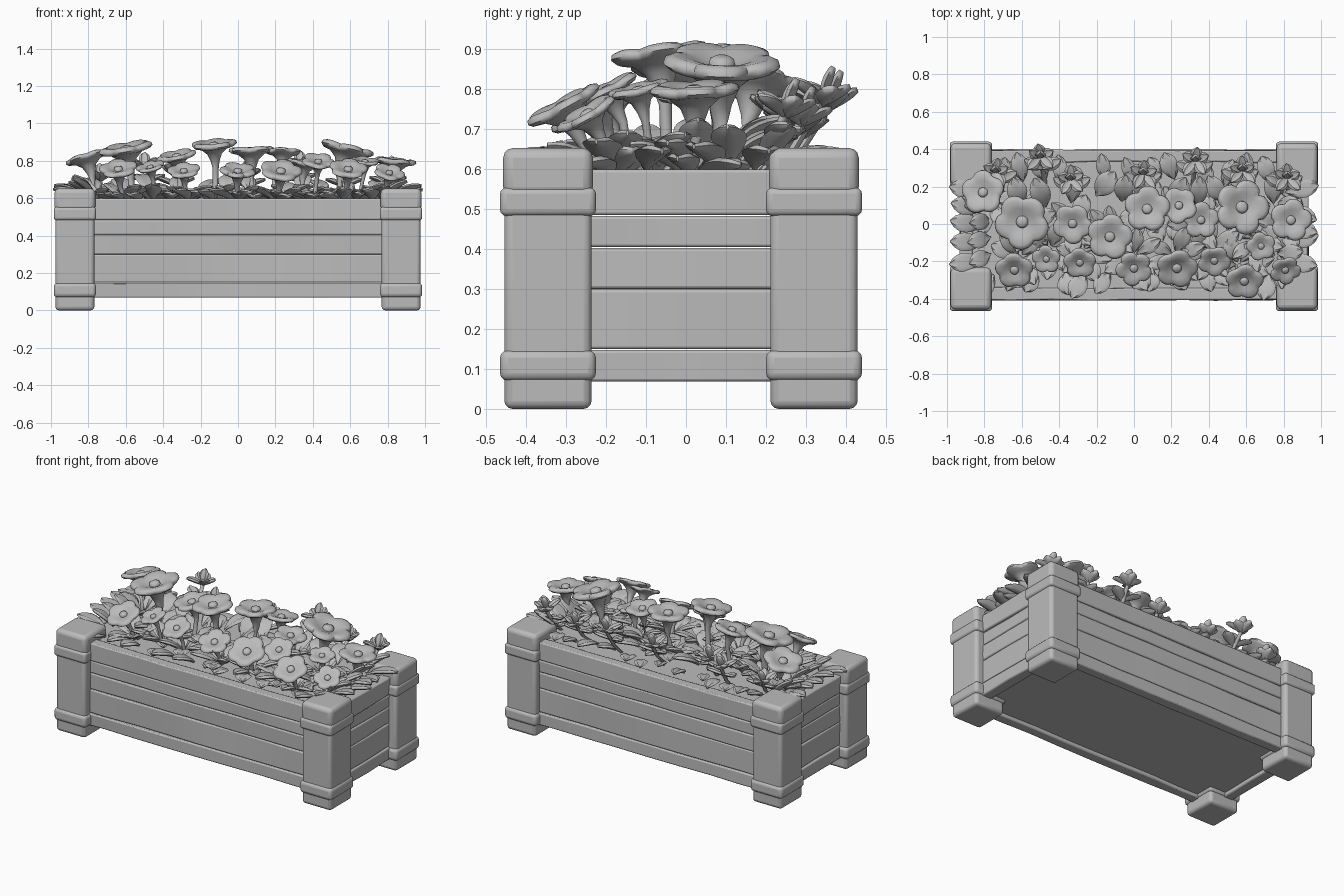
import bpy, bmesh, math, random
from mathutils import Vector, Matrix

random.seed(7)
cube = bpy.data.objects.get("Cube")
if cube:
    bpy.data.objects.remove(cube, do_unlink=True)

grey = bpy.data.materials.new("plain_grey")
grey.use_nodes = True
COLOUR = (0.5, 0.5, 0.5, 1)
grey.diffuse_color = COLOUR
grey.node_tree.nodes["Principled BSDF"].inputs["Base Color"].default_value = COLOUR


def finish(bm, name, bevel=0, segments=2, angle=40):
    bmesh.ops.recalc_face_normals(bm, faces=bm.faces)
    mesh = bpy.data.meshes.new(name)
    bm.to_mesh(mesh)
    bm.free()
    ob = bpy.data.objects.new(name, mesh)
    bpy.context.collection.objects.link(ob)
    mesh.materials.append(grey)
    if bevel:
        mod = ob.modifiers.new("soft_edges", "BEVEL")
        mod.width, mod.segments = bevel, segments
        mod.limit_method = "ANGLE"
    bpy.ops.object.select_all(action="DESELECT")
    ob.select_set(True)
    bpy.context.view_layer.objects.active = ob
    bpy.ops.object.shade_smooth_by_angle(angle=math.radians(angle))
    return ob


def box(name, lo, hi, bevel=0.01, segments=2, cuts=0, wobble=0):
    lo, hi = Vector(lo), Vector(hi)
    bm = bmesh.new()
    bmesh.ops.create_cube(bm, size=1)
    size = hi - lo
    bmesh.ops.transform(bm, verts=bm.verts,
                        matrix=Matrix.Translation((lo + hi) / 2) @ Matrix.Diagonal((*size, 1)))
    if cuts:  # hand-hewn boards: cut along the length, then nudge each section
        axis = 0 if size.x > size.y else 1
        long_edges = [e for e in bm.edges
                      if abs((e.verts[0].co - e.verts[1].co)[axis]) > 0.1]
        bmesh.ops.subdivide_edges(bm, edges=long_edges, cuts=cuts, use_grid_fill=True)
        for v in bm.verts:
            v.co[1 - axis] += random.uniform(-wobble, wobble)
    return finish(bm, name, bevel, segments)


# Planter walls: four courses of boards on each side
COURSES = [(0.068, 0.147), (0.149, 0.298), (0.300, 0.402), (0.404, 0.482), (0.484, 0.598)]
FRONT, BACK, SIDE = -0.40, 0.39, 0.925
for i, (z0, z1) in enumerate(COURSES):
    out = 0.006 if i in (0, 4) else 0
    for name, y0, y1 in (("front_board", FRONT - out, FRONT + 0.06),
                         ("back_board", BACK - 0.06, BACK + out)):
        box(f"{name}_{i}", (-0.88, y0, z0), (0.88, y1, z1), 0.007, 2, 7, 0.005)
    for name, s in (("left_board", 1), ("right_board", -1)):
        xs = sorted((s * (SIDE - 0.06), s * (SIDE + out)))
        box(f"{name}_{i}", (xs[0], -0.34, z0), (xs[1], 0.33, z1), 0.007, 2, 3, 0.005)
box("bottom_panel", (-0.89, -0.37, 0.09), (0.89, 0.36, 0.12), 0)
box("soil", (-0.89, -0.37, 0.5), (0.89, 0.36, 0.585), 0)

# Corner posts with a foot, two bands and a cap
for side, sx in (("left", 1), ("right", -1)):
    for end, cy in (("front", -0.345), ("back", 0.32)):
        cx = sx * 0.872
        for part, hx, hy, z0, z1, bevel in (("post", 0.104, 0.109, 0.0, 0.645, 0.02),
                                            ("lower_band", 0.113, 0.12, 0.07, 0.147, 0.02),
                                            ("upper_band", 0.113, 0.12, 0.482, 0.553, 0.016),
                                            ("cap", 0.109, 0.112, 0.53, 0.652, 0.025)):
            box(f"{end}_{side}_{part}", (cx - hx, cy - hy, z0), (cx + hx, cy + hy, z1), bevel, 3)


def skin(bm, rings, cap_ends=True):
    """Join equal rings of points into a closed tube."""
    rows = [[bm.verts.new(p) for p in ring] for ring in rings]
    n = len(rows[0])
    for a, b in zip(rows, rows[1:]):
        for i in range(n):
            j = (i + 1) % n
            bm.faces.new((a[i], a[j], b[j], b[i]))
    if cap_ends:
        bm.faces.new(rows[0])
        bm.faces.new(rows[-1])


def leaf(bm, base, yaw, pitch, length, width, droop=0.25):
    """Thick oval leaf with a folded midrib, bending as it grows."""
    base = Vector(base)
    flat = Vector((math.cos(yaw), math.sin(yaw), 0))
    side = Vector((-flat.y, flat.x, 0))
    rings, point, steps = [], base.copy(), 8
    for i in range(steps + 1):
        t = i / steps
        a = pitch - droop * (t - 0.3) * 2
        along = flat * math.cos(a) + Vector((0, 0, math.sin(a)))
        up = along.cross(side)
        w = width / 2 * max(0.07, math.sin(math.pi * t ** 1.25) ** 0.65)
        thick = 0.006 + 0.10 * w
        section = ((-1, 0.12, 0), (-0.55, 0.10, 1), (0, -0.12, 1), (0.55, 0.10, 1),
                   (1, 0.12, 0), (0.5, 0.02, -1), (0, -0.16, -1), (-0.5, 0.02, -1))
        rings.append([point + side * (w * u) + up * (w * lift + thick * d)
                      for u, lift, d in section])
        point += along * (length / steps)
    skin(bm, rings)


def flower(name, x, y, z, r):
    """Trumpet bloom with five round lobes and a stalk reaching the soil."""
    bm = bmesh.new()
    head = Vector((x, y, z))
    axis = Vector((0.25 * x + random.uniform(-0.12, 0.12),
                   1.6 * y - 0.12 + random.uniform(-0.1, 0.1), 1)).normalized()
    turn = axis.to_track_quat("Z", "Y").to_matrix()
    spin, count = random.uniform(0, 6), 40
    profile = ((0.13, -1.05, 0), (0.19, -0.75, 0), (0.32, -0.42, 0), (0.58, -0.2, 0.3),
               (0.90, -0.12, 0.9), (1.0, -0.03, 1), (0.97, 0.07, 1), (0.82, 0.12, 0.8),
               (0.52, 0.05, 0.2), (0.30, -0.05, 0), (0.22, -0.07, 0), (0.20, 0.03, 0),
               (0.11, 0.08, 0))
    root = Vector((x * 0.95, y * 0.7, 0.56))
    neck = head - axis * (r * 1.05)
    rings = []
    for p in (root, root.lerp(neck, 0.5) + Vector((0, 0, 0.02))):
        rings.append([p + Vector((math.cos(2 * math.pi * k / count),
                                  math.sin(2 * math.pi * k / count), 0)) * (r * 0.12)
                      for k in range(count)])
    angles = [2 * math.pi * k / count for k in range(count)]
    for rad, h, lobe in profile:
        ring = []
        for a in angles:
            dip = 1 - abs(math.cos(2.5 * a + spin)) ** 0.6
            q = rad * (1 - 0.24 * lobe * dip)
            lift = h - 0.07 * lobe * dip
            ring.append(head + turn @ Vector((q * math.cos(a), q * math.sin(a), lift)) * r)
        rings.append(ring)
    skin(bm, rings)
    finish(bm, name, angle=60)
    return root


# Blooms: x, y, height, radius
BLOOMS = [(-0.60, 0.01, 0.87, 0.15), (-0.33, 0.0, 0.83, 0.11), (-0.13, -0.07, 0.89, 0.125),
          (0.07, 0.08, 0.86, 0.125), (0.24, 0.10, 0.85, 0.10), (0.36, 0.02, 0.79, 0.10),
          (0.58, 0.09, 0.87, 0.15), (0.84, 0.02, 0.80, 0.115), (-0.64, -0.25, 0.76, 0.105),
          (-0.47, -0.19, 0.77, 0.08), (-0.29, -0.21, 0.75, 0.09), (0.0, -0.24, 0.75, 0.10),
          (0.23, -0.24, 0.75, 0.115), (0.43, -0.20, 0.80, 0.09), (0.59, -0.31, 0.76, 0.105),
          (0.68, -0.12, 0.80, 0.08), (0.81, -0.25, 0.74, 0.085), (-0.81, 0.17, 0.82, 0.12)]
roots = [flower(f"bloom_{i}", *b) for i, b in enumerate(BLOOMS)]

# Leaf rosette around the foot of every bloom
bm = bmesh.new()
for root in roots:
    start = random.uniform(0, 6)
    for k in range(6):
        yaw = start + k * math.tau / 6 + random.uniform(-0.3, 0.3)
        base = root + Vector((math.cos(yaw), math.sin(yaw), 0)) * 0.02
        base.z = 0.585
        leaf(bm, base, yaw, random.uniform(0.25, 0.7),
             random.uniform(0.13, 0.18), random.uniform(0.075, 0.10), 0.4)
finish(bm, "rosette_leaves", angle=50)

# Outer leaves spreading over the rim on all four sides
bm = bmesh.new()
for s in (-1, 1):
    for k in range(13):
        x = -0.74 + k * 0.123 + random.uniform(-0.03, 0.03)
        y = -0.25 if s < 0 else 0.22
        leaf(bm, (x, y + random.uniform(-0.02, 0.03), 0.59), s * math.pi / 2 + random.uniform(-0.6, 0.6),
             random.uniform(0.2, 0.55), random.uniform(0.12, 0.17), random.uniform(0.075, 0.11), 0.4)
    for k in range(5):
        y = -0.19 + k * 0.09
        yaw = (0 if s > 0 else math.pi) + random.uniform(-0.35, 0.35)
        leaf(bm, (s * 0.81, y, 0.60), yaw, random.uniform(0.3, 0.5), 0.19, 0.10, 0.35)
        leaf(bm, (s * 0.77, y + 0.03, 0.61), yaw + 0.3, random.uniform(0.6, 0.9), 0.16, 0.09, 0.35)
finish(bm, "outer_leaves", angle=50)

# Larger leaves filling the back half
bm = bmesh.new()
for k in range(12):
    x = -0.74 + k * 0.135
    leaf(bm, (x, 0.12 + random.uniform(-0.03, 0.04), 0.62), math.pi / 2 + random.uniform(-0.7, 0.7),
         random.uniform(0.45, 0.8), random.uniform(0.17, 0.21), random.uniform(0.09, 0.12), 0.5)
finish(bm, "back_leaves", angle=50)

# Leafy shoots leaning out at the back
SHOOTS = [(-0.50, 0.36, 0.76), (0.33, 0.34, 0.77), (0.82, 0.25, 0.74), (-0.34, 0.24, 0.73),
          (0.05, 0.27, 0.72), (0.58, 0.29, 0.72), (-0.74, 0.28, 0.70)]
for i, (x, y, z) in enumerate(SHOOTS):
    bm = bmesh.new()
    tip, foot = Vector((x, y, z)), Vector((x * 0.95, y * 0.6, 0.58))
    rings = []
    for t in (0, 0.5, 1):
        centre = foot.lerp(tip, t) - Vector((0, 0, 0.02 * math.sin(math.pi * t)))
        rings.append([centre + Vector((math.cos(k * math.tau / 8), math.sin(k * math.tau / 8), 0)) * 0.012
                      for k in range(8)])
    skin(bm, rings)
    for k in range(5):
        yaw = math.pi / 2 + k * math.tau / 5 + random.uniform(-0.2, 0.2)
        reach = 0.085 if math.sin(yaw) > 0 else 0.11
        leaf(bm, tip - Vector((0, 0, 0.01)), yaw, random.uniform(0.4, 0.75), reach, 0.065, 0.2)
    leaf(bm, tip, math.pi / 2, 1.3, 0.09, 0.06, 0.2)
    for s in (-1, 1):
        leaf(bm, foot.lerp(tip, 0.55), math.pi / 2 + s * 1.1, 0.45, 0.12, 0.07, 0.3)
    finish(bm, f"shoot_{i}", angle=50)
